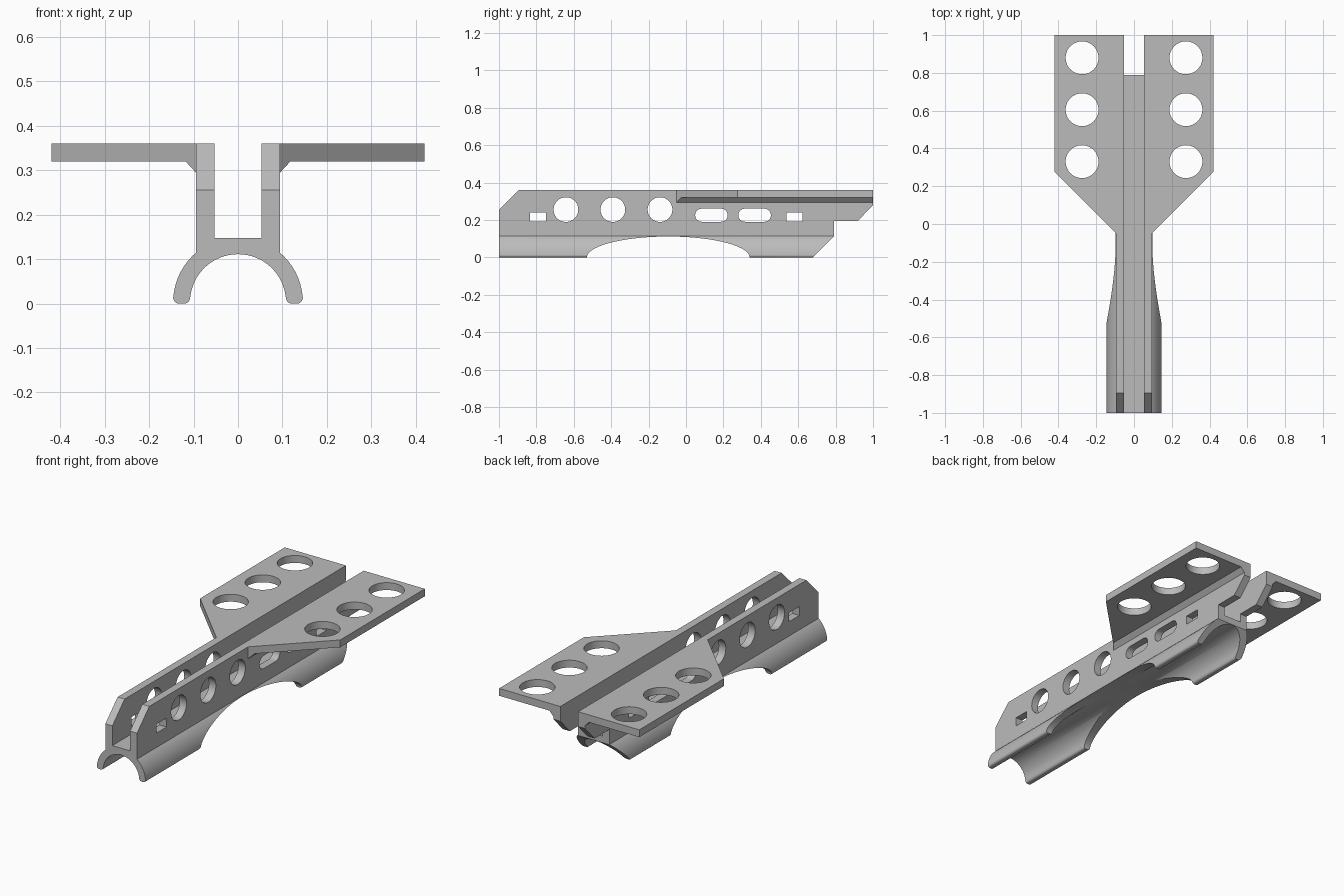
import bpy, bmesh
from math import sin, cos, pi, radians, acos
from mathutils import Vector

cube = bpy.data.objects.get("Cube")
if cube:
    bpy.data.objects.remove(cube)

grey = bpy.data.materials.new("matte grey")
grey.use_nodes = True
GREY = (0.5, 0.5, 0.5, 1)
grey.diffuse_color = GREY
grey.node_tree.nodes["Principled BSDF"].inputs["Base Color"].default_value = GREY


def arc(u, v, ru, rv, a0, a1, n):
    steps = [radians(a0 + (a1 - a0) * i / n) for i in range(n + 1)]
    return [(u + ru * cos(a), v + rv * sin(a)) for a in steps]


def circle(u, v, r):
    return arc(u, v, r, r, 0, 360, 48)[:-1]


def prism(name, outline, axis, start, end):
    """Extrude a 2D outline along an axis; the other two axes keep their order."""
    order = {"x": lambda u, v, w: (w, u, v),
             "y": lambda u, v, w: (u, w, v),
             "z": lambda u, v, w: (u, v, w)}[axis]
    bm = bmesh.new()
    face = bm.faces.new([bm.verts.new(order(u, v, start)) for u, v in outline])
    new = bmesh.ops.extrude_face_region(bm, geom=[face])["geom"]
    verts = [g for g in new if isinstance(g, bmesh.types.BMVert)]
    bmesh.ops.translate(bm, verts=verts, vec=Vector(order(0, 0, end - start)))
    bmesh.ops.recalc_face_normals(bm, faces=bm.faces)
    mesh = bpy.data.meshes.new(name)
    bm.to_mesh(mesh)
    bm.free()
    mesh.materials.append(grey)
    obj = bpy.data.objects.new(name, mesh)
    bpy.context.collection.objects.link(obj)
    return obj


def activate(obj):
    bpy.ops.object.select_all(action="DESELECT")
    obj.select_set(True)
    bpy.context.view_layer.objects.active = obj


def boolean(obj, tool, operation="DIFFERENCE"):
    activate(obj)
    mod = obj.modifiers.new("cut", "BOOLEAN")
    mod.operation, mod.solver, mod.object = operation, "EXACT", tool
    bpy.ops.object.modifier_apply(modifier=mod.name)
    bpy.data.objects.remove(tool)


def finish(obj):
    activate(obj)
    bpy.ops.object.shade_smooth_by_angle(angle=radians(30))


# Shared sizes of the cross-section
SLOT, WALL, TOP, FLOOR = 0.053, 0.095, 0.36, 0.148
OUTER, INNER, CENTRE = 0.146, 0.108, 0.003
FOOT = 0.013

# Rail: channel walls above a half-round saddle with rounded feet
shoulder = acos(WALL / OUTER) * 180 / pi
half = [(SLOT, FLOOR), (SLOT, TOP), (WALL, TOP)]
half += arc(0, CENTRE, OUTER, OUTER, shoulder, 5, 14)
half += arc(OUTER - FOOT, FOOT, FOOT, FOOT, 0, -90, 5)
half += arc(INNER + FOOT, FOOT, FOOT, FOOT, -90, -180, 5)
half += arc(0, CENTRE, INNER, INNER, 6, 90, 24)
section = half + [(-x, z) for x, z in reversed(half[:-1])]
rail = prism("channel_rail", section, "y", -1.1, 1.1)

# Side silhouette with the sloped front, stepped tail and chamfered saddle end
side = [(-1, -0.1), (-1, 0.255), (-0.895, TOP + 0.0), (-0.895, 0.5), (1, 0.5),
        (1, 0.28), (0.918, 0.195), (0.79, 0.195), (0.79, 0.112), (0.58, -0.1)]
side[2:4] = [(-0.855, 0.4), (-0.855, 0.5)]
boolean(rail, prism("silhouette", side, "x", -0.5, 0.5), "INTERSECT")

# Arched relief across the saddle
relief = arc(-0.095, 0, 0.435, 0.112, 0, 180, 48) + [(-0.53, -0.1), (0.34, -0.1)]
boolean(rail, prism("relief", relief, "x", -0.5, 0.5))

# Round holes, rounded slots and small windows through both walls
openings = [circle(y, 0.256, 0.066) for y in (-0.642, -0.391, -0.139)]
for y in (0.136, 0.367):
    openings.append(arc(y + 0.052, 0.226, 0.035, 0.035, -90, 90, 16)
                    + arc(y - 0.052, 0.226, 0.035, 0.035, 90, 270, 16))
for y in (-0.791, 0.579):
    openings.append([(y + a * 0.043, 0.216 + b * 0.024)
                     for a, b in ((-1, -1), (1, -1), (1, 1), (-1, 1))])
for outline in openings:
    boolean(rail, prism("opening", outline, "x", -0.5, 0.5))
finish(rail)

# Wings: flat plates with a small chamfer under the root and angled front corners
EDGE, UNDER = 0.42, 0.32
for name, s in (("left_wing", 1), ("right_wing", -1)):
    profile = [(WALL, 0.295), (0.118, UNDER), (EDGE, UNDER), (EDGE, TOP), (WALL, TOP)]
    wing = prism(name, [(s * x, z) for x, z in profile], "y", -0.2, 1)
    corner = [(0, -0.145), (0, -0.5), (0.6, -0.5), (0.6, 0.455)]
    boolean(wing, prism("corner", [(s * x, y) for x, y in corner], "z", 0, 0.5))
    for y in (0.33, 0.605, 0.88):
        boolean(wing, prism("hole", circle(s * 0.275, y, 0.087), "z", 0, 0.5))
    finish(wing)
